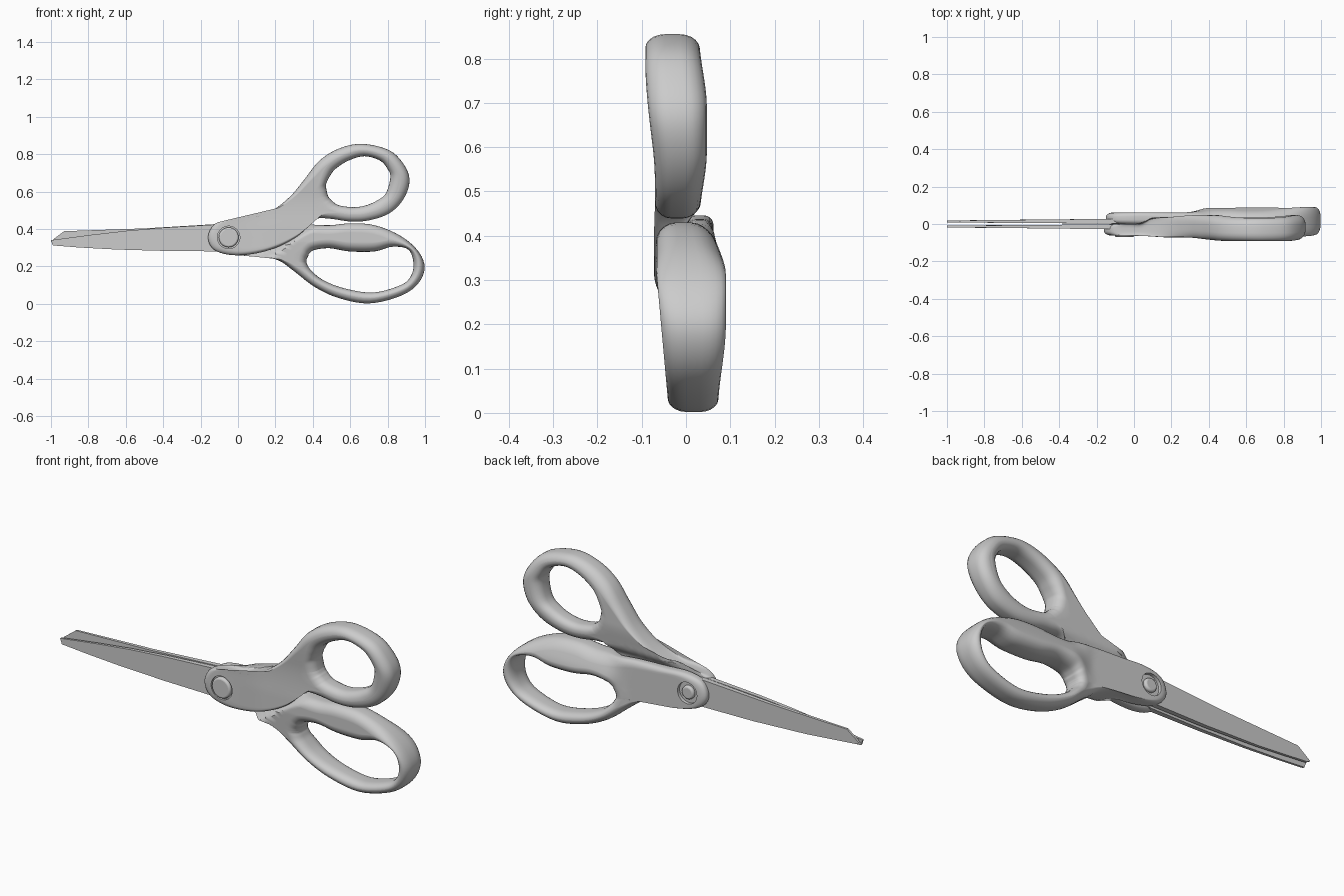
import bpy
import bmesh
import math
from mathutils import Vector

cube = bpy.data.objects.get("Cube")
if cube:
    bpy.data.objects.remove(cube, do_unlink=True)


def ramp(value, start, end):
    """Smooth step from zero at start to one at end."""
    t = max(0, min(1, (value - start) / (end - start)))
    return t * t * (3 - 2 * t)


def closed_spline(points, steps=5):
    """Sample a closed smooth curve through the points."""
    pts = [Vector(p) for p in points]
    count = len(pts)
    result = []
    for i in range(count):
        a, b, c, d = (pts[(i + k) % count] for k in (-1, 0, 1, 2))
        for s in range(steps):
            t = s / steps
            result.append(b + (c - a) * t / 2
                          + (a * 2 - b * 5 + c * 4 - d) * t * t / 2
                          + (b * 3 - a - c * 3 + d) * t ** 3 / 2)
    return result


def finish(name, bm, angle=40):
    """Turn the bmesh into a smoothly shaded object."""
    bmesh.ops.recalc_face_normals(bm, faces=bm.faces)
    mesh = bpy.data.meshes.new(name)
    bm.to_mesh(mesh)
    bm.free()
    obj = bpy.data.objects.new(name, mesh)
    bpy.context.collection.objects.link(obj)
    shade(obj, angle)
    return obj


def activate(obj):
    bpy.ops.object.select_all(action='DESELECT')
    obj.select_set(True)
    bpy.context.view_layer.objects.active = obj


def shade(obj, angle=40):
    activate(obj)
    bpy.ops.object.shade_smooth_by_angle(angle=math.radians(angle))


def section(inner, outer, front, back, arc=5, flat=14):
    """Rounded cross-section running from the finger hole to the outline."""
    span = outer - inner
    width = span.length
    radius = min(0.045, width * 0.48)
    quarter = [i / arc * math.pi / 2 for i in range(arc + 1)]
    edge = [(radius * (1 - math.cos(a)), 1 - math.sin(a)) for a in quarter]
    middle = [(radius + (width - 2 * radius) * i / flat, 0) for i in range(1, flat)]
    side = edge + middle + [(width - d, k) for d, k in reversed(edge)]
    ring = []
    for face, row in ((0, side), (1, side[::-1])):
        for d, k in row:
            p = inner + span * (d / width)
            y0, y1 = front(*p), back(*p)
            inset = k * 0.36 * (y1 - y0)
            ring.append((p.x, y1 - inset if face else y0 + inset, p.y))
    return ring


def handle(name, outline, hole, front, back):
    """Loft a rounded body between a finger hole and an outline."""
    bm = bmesh.new()
    rings = []
    for inner, outer in zip(closed_spline(hole), closed_spline(outline)):
        rings.append([bm.verts.new(c) for c in section(inner, outer, front, back)])
    size = len(rings[0])
    for i, ring in enumerate(rings):
        after = rings[(i + 1) % len(rings)]
        for j in range(size):
            k = (j + 1) % size
            bm.faces.new((ring[j], ring[k], after[k], after[j]))
    return finish(name, bm)


def blade(name, outline, side):
    """Thin plate that narrows towards the tip."""
    bm = bmesh.new()
    rows = []
    for near, far in ((0.002, 0.008), (0.028, 0.019)):
        row = []
        for x, z in outline:
            t = ramp(-x, 0, 1)
            row.append(bm.verts.new((x, side * (near + (far - near) * t), z)))
        rows.append(row)
    bm.faces.new(rows[0])
    bm.faces.new(rows[1])
    for i in range(len(outline)):
        j = (i + 1) % len(outline)
        bm.faces.new((rows[0][i], rows[0][j], rows[1][j], rows[1][i]))
    return finish(name, bm, 25)


def disc(name, radius, y0, y1, bevel=0):
    """Round pin along the depth axis, centred on the pivot."""
    bpy.ops.mesh.primitive_cylinder_add(
        vertices=40, radius=radius, depth=abs(y1 - y0),
        location=(PIVOT[0], (y0 + y1) / 2, PIVOT[1]), rotation=(math.pi / 2, 0, 0))
    obj = bpy.context.object
    obj.name = name
    if bevel:
        mod = obj.modifiers.new("Rounded rim", 'BEVEL')
        mod.width, mod.segments = bevel, 4
        shade(obj)
    return obj


def recess(target, radius, y0, y1):
    """Sink a round seat for the screw into a handle."""
    cutter = disc("seat_cutter", radius, y0, y1)
    cutter.hide_render = True
    mod = target.modifiers.new("Screw seat", 'BOOLEAN')
    mod.operation, mod.object, mod.solver = 'DIFFERENCE', cutter, 'EXACT'
    activate(target)
    bpy.ops.object.modifier_apply(modifier=mod.name)
    bpy.data.objects.remove(cutter, do_unlink=True)
    shade(target)


PIVOT = (-0.05, 0.355)

# Upper handle, with its shank lying in front at the pivot
upper_outline = [
    (-.16, .36), (-.12, .43), (-.03, .445), (.06, .45), (.17, .49), (.275, .57),
    (.355, .665), (.435, .765), (.54, .83), (.665, .855), (.81, .82), (.89, .74),
    (.917, .655), (.885, .56), (.81, .484), (.7, .446), (.6, .44), (.49, .455),
    (.41, .45), (.33, .37), (.22, .307), (.1, .27), (-.03, .26), (-.13, .29)]
upper_hole = [
    (.485, .57), (.482, .575), (.48, .58), (.475, .6), (.47, .63), (.475, .65),
    (.49, .68), (.52, .72), (.59, .765), (.676, .789), (.76, .765), (.8, .72),
    (.815, .676), (.79, .59), (.74, .55), (.68, .525), (.62, .516), (.56, .522),
    (.53, .53), (.515, .54), (.505, .548), (.498, .555), (.492, .56), (.488, .565)]


def upper_front(x, z):
    return -0.062 - 0.03 * ramp(z, 0.43, 0.8) - 0.01 * ramp(x, 0, 0.2) * ramp(z, 0.6, 0.4)


def upper_back(x, z):
    clear = max(ramp(z, 0.42, 0.47), ramp(x, 0.4, 0.46)) * ramp(x, 0.03, 0.1)
    return clear * (0.047 - 0.017 * ramp(abs(z - 0.64), 0.05, 0.21))


upper_handle = handle("upper_handle", upper_outline, upper_hole, upper_front, upper_back)

# Lower handle, with its shank lying behind at the pivot
lower_outline = [
    (-.15, .35), (-.12, .42), (-.03, .445), (.1, .44), (.25, .435), (.37, .425),
    (.49, .42), (.6, .43), (.73, .42), (.864, .366), (.96, .286), (.998, .195),
    (.96, .104), (.864, .04), (.7, .002), (.54, .03), (.41, .09), (.3, .174),
    (.22, .23), (.125, .254), (0, .26), (-.11, .29)]
lower_hole = [
    (.367, .235), (.368, .24), (.37, .245), (.375, .255), (.382, .27), (.41, .288),
    (.49, .297), (.596, .28), (.73, .28), (.826, .305), (.91, .29), (.938, .22),
    (.925, .15), (.87, .1), (.72, .06), (.56, .085), (.45, .13), (.39, .18),
    (.37, .21), (.366, .22), (.366, .225), (.366, .23)]


def lower_front(x, z):
    beyond_shank = (x - 0.1) * 0.54 - (z - 0.26) * 0.84
    return -ramp(beyond_shank, 0, 0.05) * (0.068 - 0.09 * max(0, 0.33 - z))


def lower_back(x, z):
    bow = 0.028 * ramp(x, 0.28, 0.42)
    slope = 0.035 * ramp(z, 0.31, 0.44) * ramp(x, 0.3, 0.42)
    return 0.062 + bow - slope - 0.018 * ramp(z, 0.2, 0)


lower_handle = handle("lower_handle", lower_outline, lower_hole, lower_front, lower_back)

# Pair of blades
blade("front_blade", [
    (-1, .34), (-.8, .367), (-.6, .39), (-.4, .407), (-.1, .425), (.05, .4),
    (.05, .3), (-.1, .28), (-.4, .283), (-.65, .29), (-.85, .301), (-.99, .312)], -1)
blade("back_blade", [
    (-1, .335), (-.93, .388), (-.5, .403), (-.1, .427), (.05, .4),
    (.05, .3), (-.1, .288), (-.4, .29), (-.7, .302), (-.98, .325)], 1)

# Pivot screw in its round seats
recess(upper_handle, 0.06, -0.1, -0.05)
recess(lower_handle, 0.055, 0.045, 0.1)
disc("pivot_screw_head", 0.053, -0.07, -0.03, 0.01)
disc("pivot_rivet", 0.034, 0.03, 0.062, 0.01)
